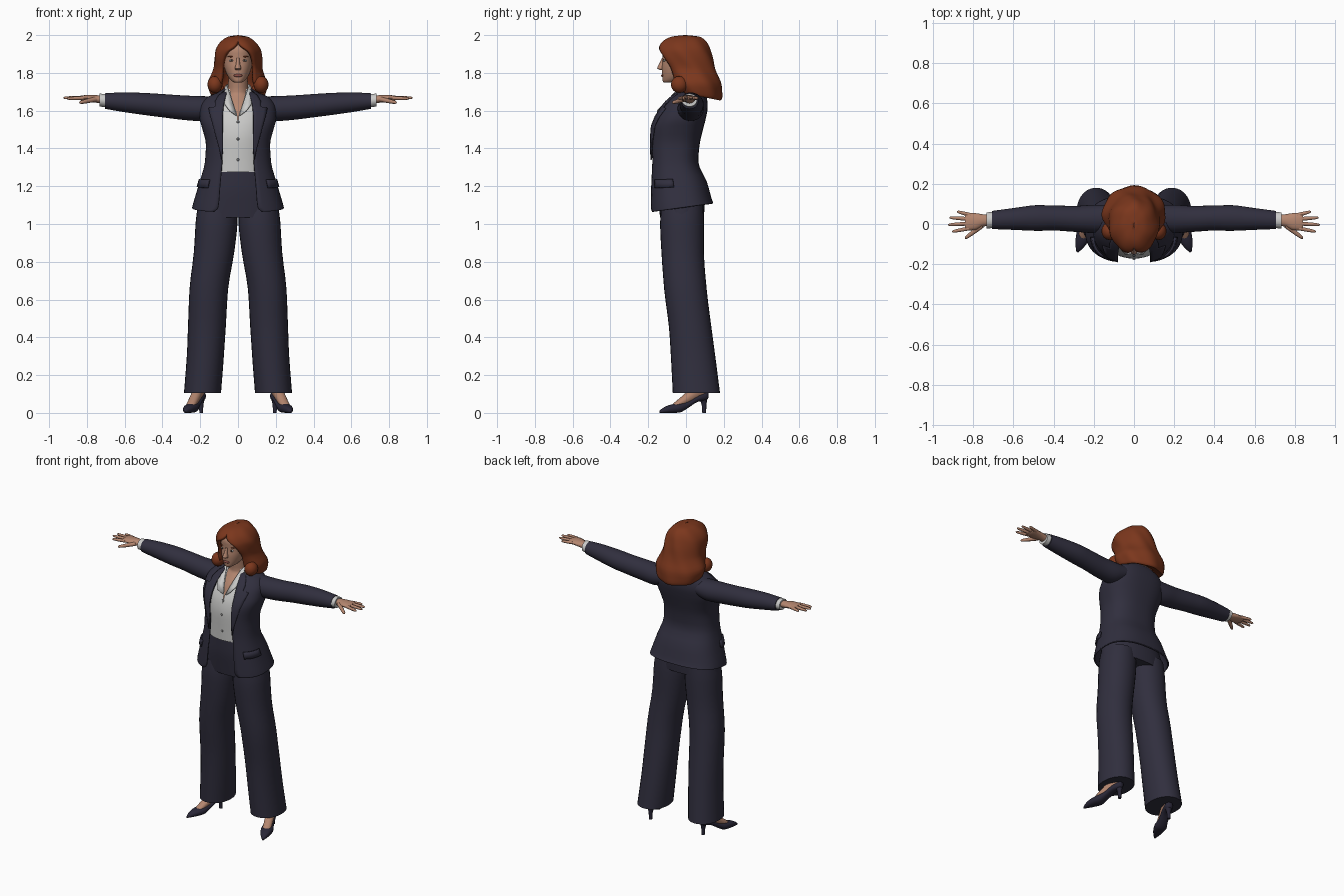
import bpy, bmesh, math
from mathutils import Vector

def material(name, r, g, b):
    m = bpy.data.materials.new(name)
    m.diffuse_color = (r, g, b, 1)
    return m

NAVY = material("navy cloth", 0.030, 0.028, 0.048)
SHOE = material("dark shoe leather", 0.022, 0.020, 0.038)
WHITE = material("white cotton", 0.60, 0.60, 0.59)
SKIN = material("skin", 0.46, 0.24, 0.16)
HAIR = material("auburn hair", 0.20, 0.038, 0.012)
LIPS = material("lips", 0.27, 0.08, 0.065)
DARK = material("dark brown", 0.03, 0.02, 0.015)
GREY = material("button grey", 0.25, 0.25, 0.25)

def make(name, verts, faces, mat, mirror=False, thick=0):
    me = bpy.data.meshes.new(name)
    me.from_pydata([tuple(v) for v in verts], [], faces)
    bm = bmesh.new()
    bm.from_mesh(me)
    bmesh.ops.remove_doubles(bm, verts=bm.verts, dist=0.0002)
    bm.to_mesh(me)
    bm.free()
    me.materials.append(mat)
    ob = bpy.data.objects.new(name, me)
    bpy.context.collection.objects.link(ob)
    if mirror:
        ob.modifiers.new("mirror", 'MIRROR')
    if thick:
        s = ob.modifiers.new("thickness", 'SOLIDIFY')
        s.thickness, s.offset = thick, -1
    return ob

def pad(s):
    return tuple(s) + (0,) * (7 - len(s))

def dense(secs, steps):
    """Smooth, overshoot-free interpolation between sections."""
    secs = [pad(s) for s in secs]
    d = [[b - a for a, b in zip(p, q)] for p, q in zip(secs, secs[1:])]
    tan = [d[0]]
    for p, q in zip(d, d[1:]):
        tan.append([0 if a * b <= 0 else 2 * a * b / (a + b) for a, b in zip(p, q)])
    tan.append(d[-1])
    out = []
    for i in range(len(d)):
        for k in range(steps):
            u = k / steps
            out.append([a + m0 * u + (3 * e - 2 * m0 - m1) * u * u + (m0 + m1 - 2 * e) * u ** 3
                        for a, e, m0, m1 in zip(secs[i], d[i], tan[i], tan[i + 1])])
    return out + [list(secs[-1])]

def spow(v, p):
    return math.copysign(abs(v) ** p, v)

def ring_point(s, t, p, wave=0):
    """Section: height, centre x, half width, front, back, opening, tilt."""
    z, xc, rx, f, b, _, tilt = s
    k = 1 + wave * math.sin(7 * t + 25 * z)
    y = (f + b) / 2 - k * (b - f) / 2 * spow(math.cos(t), p)
    return Vector((xc + k * rx * spow(math.sin(t), p), y, z + tilt * y))

def angle_at(s, x, p):
    return math.asin(min(1, max(0, x / s[2])) ** (1 / p))

def loft(name, secs, mat, n=28, p=1.0, place=None, mirror=False, thick=0, steps=3, wave=0):
    rows = dense(secs, steps)
    is_open = any(r[5] > 0 for r in rows)
    m = n + 1 if is_open else n
    verts, faces = [], []
    for r in rows:
        t0 = angle_at(r, r[5], p) if is_open else 0
        for j in range(m):
            verts.append(ring_point(r, t0 + (2 * math.pi - 2 * t0) * j / n, p, wave))
    for i in range(len(rows) - 1):
        for j in range(n):
            k = (j + 1) % m
            faces.append((i * m + j, i * m + k, (i + 1) * m + k, (i + 1) * m + j))
    if not is_open:
        faces += [tuple(reversed(range(n))), tuple(range((len(rows) - 1) * m, len(rows) * m))]
    if place:
        verts = [place(v) for v in verts]
    return make(name, verts, faces, mat, mirror, thick)

def strip(name, rows, mat, thick, mirror=True):
    w = len(rows[0])
    faces = [(i * w + j, i * w + j + 1, (i + 1) * w + j + 1, (i + 1) * w + j)
             for i in range(len(rows) - 1) for j in range(w - 1)]
    return make(name, [v for r in rows for v in r], faces, mat, mirror, thick)

def blob(name, c, size, mat, mirror=False):
    secs = [(c[2] - size[2] * math.cos(a), c[0], max(1e-4, size[0] * math.sin(a)),
             c[1] - size[1] * math.sin(a), c[1] + size[1] * math.sin(a))
            for a in [math.pi * i / 8 for i in range(9)]]
    return loft(name, secs, mat, n=16, mirror=mirror, steps=1)

def along_x(v):
    return Vector((v.z, v.x, v.y))

# Trousers: hips and flared legs
loft("trouser_hips", [(1.035, 0, .220, -.137, .095), (1.10, 0, .215, -.145, .098),
     (1.20, 0, .185, -.155, .085), (1.285, 0, .155, -.155, .05)], NAVY, p=.9)
loft("trouser_leg", [(.105, .188, .098, -.07, .18), (.30, .173, .098, -.08, .155),
     (.45, .165, .10, -.09, .135), (.65, .155, .102, -.115, .11), (.85, .127, .107, -.13, .095),
     (1.0, .114, .111, -.137, .095), (1.10, .11, .10, -.13, .09)], NAVY, mirror=True, p=.95)

# Jacket body, open at the front
P = .8
JACKET = [pad(s) for s in [
    (1.09, 0, .243, -.195, .145, .128, .14), (1.11, 0, .238, -.195, .138, .106, .12),
    (1.22, 0, .205, -.193, .11, .095, .04), (1.33, 0, .175, -.187, .065, .085),
    (1.42, 0, .170, -.190, .072, .083), (1.50, 0, .188, -.187, .09, .085),
    (1.56, 0, .203, -.167, .105, .085), (1.62, 0, .200, -.13, .115, .08),
    (1.67, 0, .165, -.085, .11, .07), (1.695, 0, .11, -.05, .10, .063), (1.72, 0, .073, -.025, .088, .055)]]
loft("jacket_body", JACKET, NAVY, n=44, p=P, thick=.008)
JROWS = dense(JACKET, 6)

def jacket_section(z, grow):
    s = list(min(JROWS, key=lambda r: abs(r[0] - z)))
    for a, b in zip(JROWS, JROWS[1:]):
        if a[0] <= z <= b[0]:
            u = (z - a[0]) / (b[0] - a[0])
            s = [p + (q - p) * u for p, q in zip(a, b)]
    s[2] += grow
    s[3] -= grow
    s[4] += grow
    return s

def jacket_at_x(z, x, grow):
    s = jacket_section(z, grow)
    return ring_point(s, angle_at(s, x, P), P)

# Notched lapels and pocket flaps
LAPEL = [(1.34, .084, .088), (1.40, .081, .10), (1.46, .081, .117), (1.52, .082, .133), (1.57, .082, .147),
         (1.615, .078, .157), (1.622, .077, .122), (1.65, .072, .122), (1.68, .065, .105), (1.71, .055, .07)]
strip("lapel", [[jacket_at_x(z, a + (b - a) * k / 4, .009) for k in range(5)] for z, a, b in LAPEL], NAVY, .007)
strip("pocket_flap", [[ring_point(jacket_section(z, .009), .75 + .12 * k, P) for k in range(7)]
      for z in (1.20, 1.22, 1.24)], NAVY, .009)

# Sleeves and cuffs
loft("sleeve", [(.12, .03, .065, 1.57, 1.675), (.20, .025, .070, 1.545, 1.677), (.28, .025, .065, 1.55, 1.68),
     (.40, .03, .062, 1.565, 1.688), (.48, .03, .064, 1.575, 1.693), (.60, .025, .054, 1.592, 1.697),
     (.705, .02, .045, 1.61, 1.692)], NAVY, place=along_x, mirror=True)
loft("shirt_cuff", [(.69, .02, .040, 1.616, 1.688), (.732, .018, .040, 1.622, 1.690)],
     WHITE, place=along_x, mirror=True, steps=1)

# Shirt with open neck, collar and buttons
loft("shirt", [(1.275, 0, .160, -.165, .055, .0), (1.35, 0, .155, -.168, .05, 0), (1.45, 0, .158, -.172, .06, 0),
     (1.52, 0, .165, -.163, .07, .0), (1.57, 0, .17, -.145, .08, .003), (1.62, 0, .165, -.115, .09, .018),
     (1.67, 0, .125, -.075, .09, .034), (1.70, 0, .075, -.056, .085, .04), (1.715, 0, .062, -.05, .08, .043)],
     WHITE, n=40)
COLLAR = [((.008, -.146, 1.575), (.042, -.155, 1.60)), ((.022, -.118, 1.625), (.068, -.125, 1.632)),
          ((.040, -.078, 1.68), (.080, -.085, 1.665)), ((.055, -.040, 1.72), (.088, -.04, 1.69)),
          ((.064, .012, 1.738), (.082, .015, 1.70)), ((.048, .065, 1.742), (.06, .08, 1.70)),
          ((0, .088, 1.745), (0, .104, 1.70))]
strip("shirt_collar", COLLAR, WHITE, .005)
for z, y in ((1.34, -.169), (1.45, -.173), (1.54, -.158)):
    blob("shirt_button", (0, y, z), (.007, .005, .007), GREY)

# Neck, chest and head
loft("neck", [(1.54, 0, .10, -.135, .05), (1.62, 0, .09, -.103, .07), (1.67, 0, .075, -.064, .075),
     (1.70, 0, .055, -.048, .07), (1.80, 0, .05, -.06, .06)], SKIN)
loft("head", [(1.748, 0, .018, -.115, -.06), (1.756, 0, .032, -.123, -.03), (1.785, 0, .056, -.126, .03),
     (1.83, 0, .073, -.128, .07), (1.87, 0, .079, -.124, .085), (1.92, 0, .08, -.126, .085),
     (1.96, 0, .062, -.095, .06), (1.982, 0, .02, -.04, .02)], SKIN, p=.92)
loft("nose", [(1.815, 0, .012, -.135, -.11), (1.824, 0, .017, -.153, -.11),
     (1.85, 0, .010, -.141, -.11), (1.88, 0, .008, -.127, -.11)], SKIN, n=12)
blob("eye_white", (.034, -.114, 1.865), (.014, .006, .006), WHITE, True)
blob("iris", (.034, -.118, 1.865), (.006, .004, .006), DARK, True)
blob("eyebrow", (.036, -.114, 1.886), (.019, .006, .0035), HAIR, True)
blob("mouth", (0, -.124, 1.786), (.024, .008, .008), LIPS)

# Shoulder-length wavy hair, open around the face
loft("hair", [(1.715, 0, .085, -.02, .11, .07, -.2), (1.69, 0, .135, -.055, .178, .112, -.2),
     (1.705, 0, .148, -.07, .19, .11, -.15), (1.745, 0, .158, -.085, .187, .09, -.05), (1.79, 0, .140, -.10, .168, .086),
     (1.83, 0, .128, -.115, .155, .084), (1.88, 0, .126, -.142, .142, .076), (1.915, 0, .121, -.15, .13, .055),
     (1.945, 0, .107, -.142, .118, .015), (1.972, 0, .083, -.118, .10, 0), (1.992, 0, .05, -.075, .07, 0),
     (2.0, 0, .001, -.01, .0, 0)], HAIR, n=48, thick=.02, wave=.022)
blob("front_curl", (.122, -.035, 1.738), (.040, .045, .045), HAIR, True)

# Hands: palm, fingers and thumb
loft("palm", [(.71, .018, .027, 1.635, 1.678), (.75, .018, .03, 1.642, 1.682), (.79, .012, .042, 1.648, 1.683),
     (.83, .012, .044, 1.654, 1.680), (.84, .012, .038, 1.658, 1.677)], SKIN, n=16, place=along_x, mirror=True)
FINGERS = {"index": ((.82, -.022, 1.667), (.905, -.038, 1.664)), "middle": ((.825, .002, 1.668), (.925, -.004, 1.668)),
           "ring": ((.825, .025, 1.668), (.918, .032, 1.668)), "little": ((.81, .044, 1.667), (.88, .062, 1.666)),
           "thumb": ((.755, -.008, 1.660), (.84, -.072, 1.642))}
for key, (a, b) in FINGERS.items():
    a, b = Vector(a), Vector(b)
    rot = (b - a).to_track_quat('Z', 'Y').to_matrix()
    L, r = (b - a).length, (.013 if key == "thumb" else .0105)
    loft(key + "_finger" if key != "thumb" else key,
         [(0, 0, r, -r, r), (.6 * L, 0, r * .85, -r * .85, r * .85), (.92 * L, 0, r * .6, -r * .6, r * .6),
          (L, 0, r * .15, -r * .15, r * .15)], SKIN, n=10, steps=2, mirror=True,
         place=lambda v: a + rot @ v)

# Feet in pointed heeled shoes, toes turned out
HEEL = Vector((.188, .115, 0))
TOE = Vector((.282, -.14, 0))
FWD = (TOE - HEEL).normalized()
SIDE = Vector((0, 0, 1)).cross(FWD)

def on_foot(v):
    return HEEL + FWD * v.z + SIDE * v.x + Vector((0, 0, v.y))

loft("shoe", [(0, 0, .012, .075, .108), (.012, 0, .024, .066, .112), (.06, 0, .029, .058, .095),
     (.12, 0, .030, .022, .062), (.165, 0, .038, .001, .052), (.215, 0, .030, 0, .042),
     (.255, 0, .014, 0, .024), (.272, 0, .004, 0, .010)], SHOE, n=20, p=.85, place=on_foot, mirror=True)
loft("foot", [(.008, 0, .018, .085, .16), (.05, 0, .027, .07, .17), (.09, 0, .028, .055, .135),
     (.14, 0, .027, .035, .092), (.185, 0, .024, .02, .056), (.20, 0, .012, .02, .044)],
     SKIN, n=16, place=on_foot, mirror=True)
hc = HEEL + FWD * .02
loft("shoe_heel", [(0, hc.x, .010, hc.y - .010, hc.y + .010), (.04, hc.x, .012, hc.y - .013, hc.y + .012),
     (.085, hc.x, .023, hc.y - .028, hc.y + .018)], SHOE, n=14, mirror=True)

# Smooth shading with crisp edges
for ob in bpy.context.scene.objects:
    ob.select_set(True)
    bpy.context.view_layer.objects.active = ob
bpy.ops.object.shade_smooth_by_angle(angle=math.radians(45))
